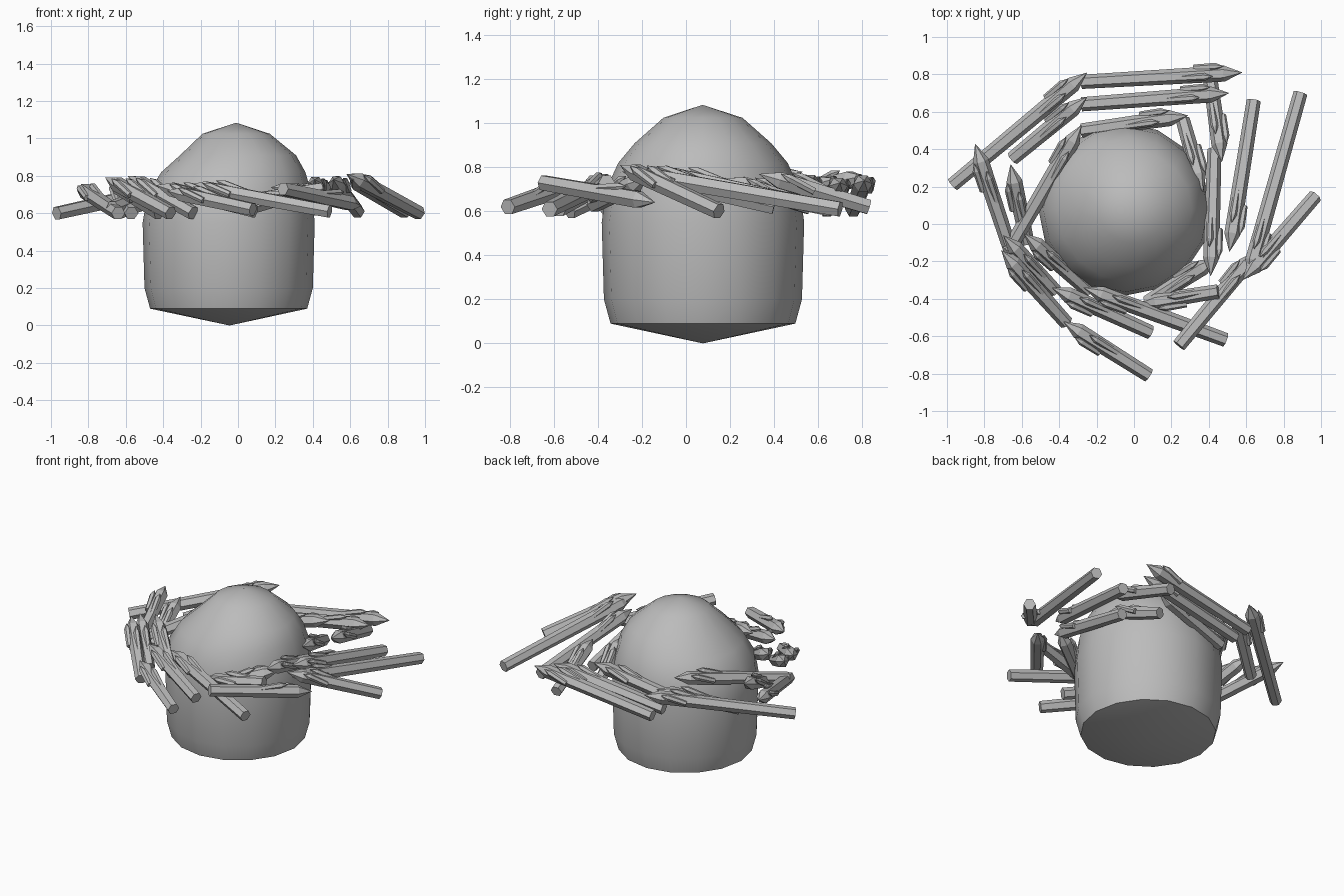
import bpy, bmesh, math
from mathutils import Vector

cube = bpy.data.objects.get("Cube")
if cube:
    bpy.data.objects.remove(cube, do_unlink=True)

grey = bpy.data.materials.new("stone_grey")
grey.use_nodes = True
grey.diffuse_color = (0.5, 0.5, 0.5, 1)
grey.node_tree.nodes["Principled BSDF"].inputs["Base Color"].default_value = (0.5, 0.5, 0.5, 1)


def finish(bm, name):
    bmesh.ops.recalc_face_normals(bm, faces=bm.faces)
    mesh = bpy.data.meshes.new(name)
    bm.to_mesh(mesh)
    bm.free()
    mesh.materials.append(grey)
    obj = bpy.data.objects.new(name, mesh)
    bpy.context.collection.objects.link(obj)
    return obj


def bridge(bm, lower, upper):
    n = len(lower)
    for i in range(n):
        j = (i + 1) % n
        bm.faces.new((lower[i], lower[j], upper[j], upper[i]))


def cap(bm, ring, point):
    apex = bm.verts.new(point)
    for i in range(len(ring)):
        bm.faces.new((ring[i], ring[(i + 1) % len(ring)], apex))


# Domed body: (centre x, radius, height) rings between two points
SIDES = 16
profile = [(-.05, .42, .09), (-.05, .45, .2), (-.05, .46, .55), (-.045, .44, .7),
           (-.025, .385, .82), (0, .31, .91), (-.01, .18, 1.025)]
bm = bmesh.new()
rings = []
for cx, r, z in profile:
    rings.append([bm.verts.new((cx + r * math.cos(math.tau * i / SIDES),
                                .077 + r * math.sin(math.tau * i / SIDES), z))
                  for i in range(SIDES)])
for low, high in zip(rings, rings[1:]):
    bridge(bm, low, high)
cap(bm, rings[0], (-.045, .077, 0))
cap(bm, rings[-1], (-.01, .075, 1.084))
body = finish(bm, "domed_body")
bpy.context.view_layer.objects.active = body
body.select_set(True)
bpy.ops.object.shade_smooth_by_angle(angle=math.radians(30))
body.select_set(False)


# Pointed six-sided crystal that widens slightly towards its tip
def crystal(bm, base, tip, r):
    axis = (tip - base).normalized()
    side = axis.cross(Vector((0, 0, 1))).normalized()
    up = side.cross(axis)
    neck = tip - axis * r * 2.3

    def ring(centre, radius):
        return [bm.verts.new(centre + radius * (side * math.cos(a) + up * math.sin(a)))
                for a in (math.tau * i / 6 for i in range(6))]
    low, high = ring(base, r * .88), ring(neck, r)
    bm.faces.new(low)
    bridge(bm, low, high)
    cap(bm, high, tip)


# Each shard: base, tip
shards = {
    "back_left": [((-.97, .21, .6), (-.25, .81, .76)), ((-.65, .35, .6), (-.25, .68, .75)),
                  ((-.67, -.14, .63), (-.28, .53, .78))],
    "back": [((-.28, .76, .61), (.58, .81, .74)), ((-.28, .64, .61), (.51, .7, .73)),
             ((-.28, .5, .62), (.29, .58, .75))],
    "left": [((-.64, -.2, .6), (-.85, .43, .74)), ((-.57, -.1, .6), (-.66, .32, .76))],
    "right": [((.4, .83, .62), (.47, .33, .77)), ((.43, .4, .62), (.41, -.28, .78)),
              ((.64, .66, .61), (.51, -.15, .78)), ((.89, .7, .61), (.61, -.29, .78)),
              ((.26, .56, .62), (.37, .17, .75))],
    "front_right": [((.97, .15, .6), (.58, -.3, .81)), ((.24, -.65, .73), (.66, -.14, .64)),
                    ((.45, -.36, .73), (.02, -.43, .66)), ((.07, -.42, .63), (.45, -.18, .75))],
    "front": [((.08, -.81, .62), (-.38, -.52, .72)), ((.09, -.58, .61), (-.44, -.34, .75)),
              ((.49, -.62, .61), (-.27, -.34, .75))],
    "front_left": [((-.36, -.53, .6), (-.71, -.14, .79)), ((-.24, -.36, .6), (-.59, -.05, .8)),
                   ((-.42, -.36, .6), (-.7, -.06, .78))],
}
for group, items in shards.items():
    bm = bmesh.new()
    for base, tip in items:
        base, tip = Vector(base), Vector(tip)
        crystal(bm, base, tip, .043)
        axis = (tip - base).normalized()
        side = axis.cross(Vector((0, 0, 1))).normalized()
        # Slim offshoots lying along the main crystal
        for back, shift, rise, length in ((.16, .012, .052, .2), (.1, -.04, .03, .16)):
            end = tip - axis * back + side * shift + Vector((0, 0, rise))
            crystal(bm, end - axis * length - Vector((0, 0, .035)), end, .02)
    finish(bm, "crystals_" + group)
